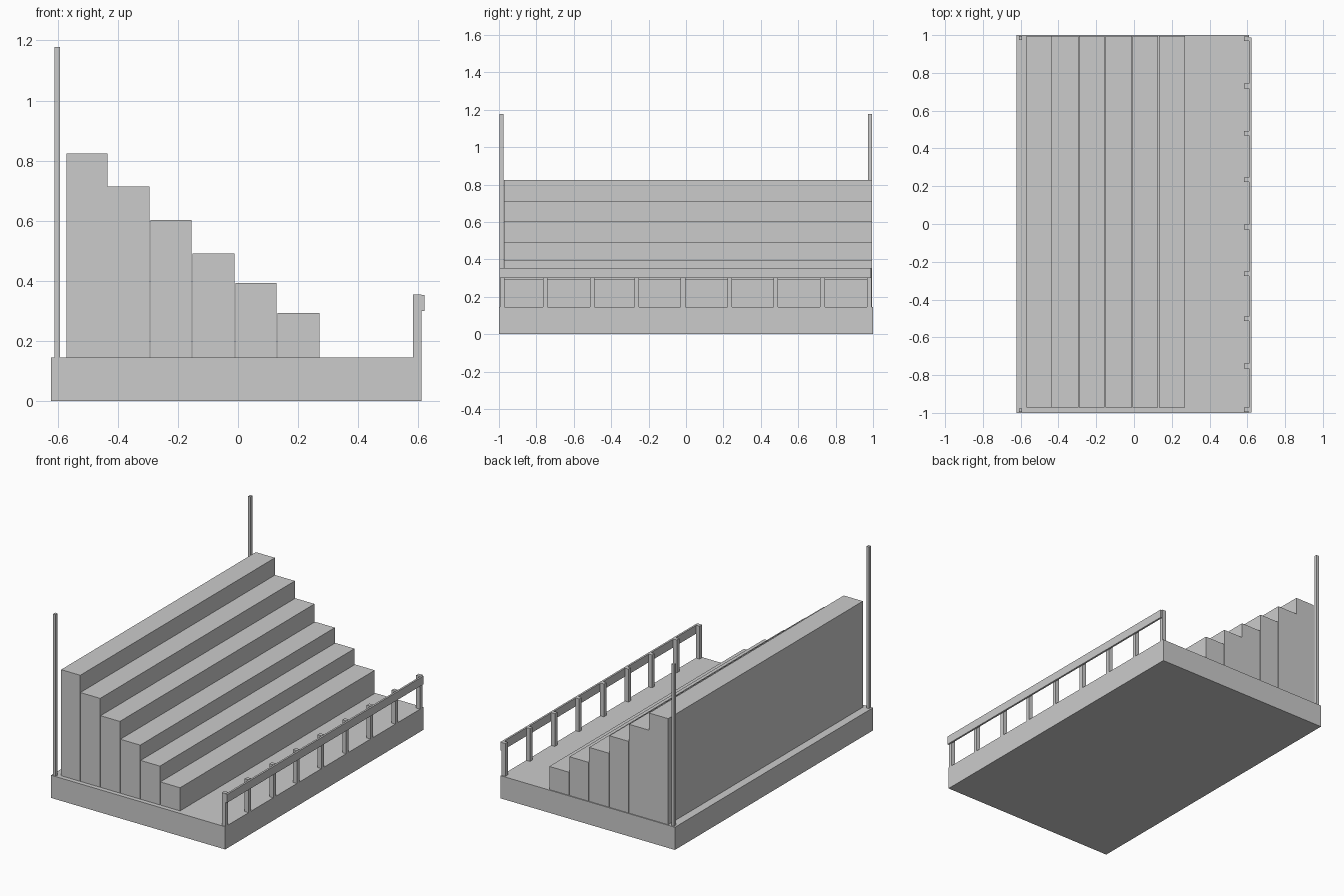
import bpy

if "Cube" in bpy.data.objects:
    bpy.data.objects.remove(bpy.data.objects["Cube"])


def box(name, x0, x1, y0, y1, z0, z1):
    """Axis-aligned box between two corners."""
    bpy.ops.mesh.primitive_cube_add(
        size=1, location=((x0 + x1) / 2, (y0 + y1) / 2, (z0 + z1) / 2))
    ob = bpy.context.object
    ob.name = name
    ob.scale = (x1 - x0, y1 - y0, z1 - z0)
    bpy.ops.object.transform_apply(location=False, rotation=False, scale=True)
    return ob


DECK = 0.145

# Platform
box("platform", -0.622, 0.61, -1, 1, 0, DECK)

# Seating tiers, tall at the back and low toward the railing
tiers = [(-0.57, -0.435, 0.823), (-0.434, -0.294, 0.713), (-0.291, -0.155, 0.603),
         (-0.151, -0.011, 0.49), (-0.008, 0.128, 0.393), (0.132, 0.271, 0.293)]
for i, (x0, x1, top) in enumerate(tiers):
    box(f"tier_{i + 1}", x0, x1, -0.972, 0.994, DECK, top)

# Tall poles at the rear corners
for side, y in (("near", -0.986), ("far", 0.984)):
    box(f"pole_{side}", -0.61, -0.592, y - 0.01, y + 0.01, DECK, 1.178)

# Railing posts and top rail
for i, y in enumerate((-0.983, -0.752, -0.502, -0.264, -0.016, 0.234, 0.48, 0.73, 0.98)):
    box(f"railing_post_{i + 1}", 0.583, 0.61, y - 0.0125, y + 0.0125, DECK, 0.355)
box("top_rail", 0.609, 0.621, -0.998, 0.988, 0.3, 0.353)
